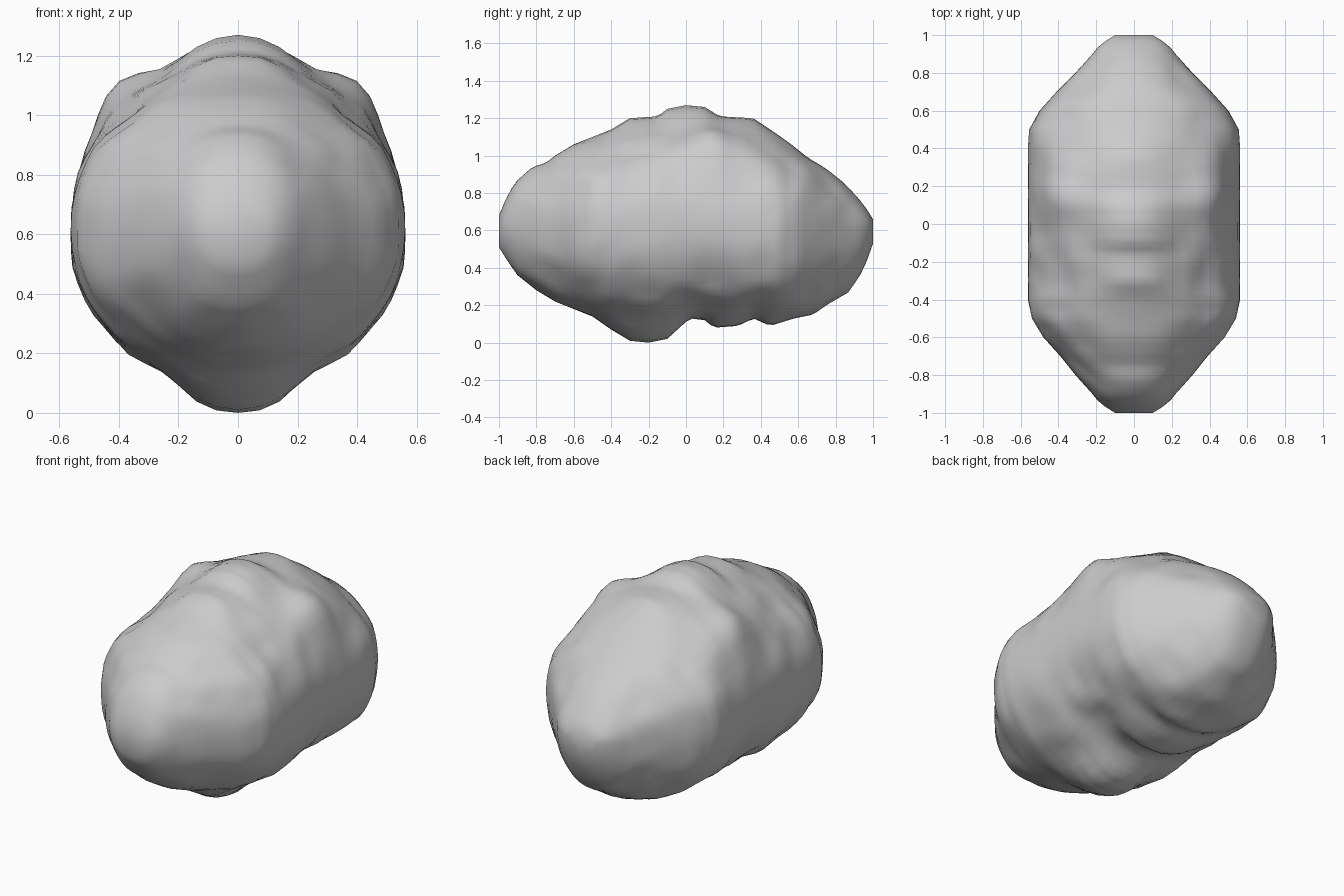
import bpy, bmesh, math
from mathutils import Vector, noise

if "Cube" in bpy.data.objects:
    bpy.data.objects.remove(bpy.data.objects["Cube"])

# Centre-line outlines along y: top height, bottom height
TOP = [(-1, .68), (-.95, .8), (-.9, .87), (-.82, .94), (-.75, .96), (-.7, 1.0), (-.6, 1.06),
       (-.5, 1.1), (-.4, 1.14), (-.3, 1.2), (-.15, 1.21), (-.1, 1.25), (0, 1.27), (.1, 1.26),
       (.18, 1.21), (.36, 1.2), (.45, 1.14), (.55, 1.07), (.65, .99), (.75, .93), (.85, .85),
       (.95, .74), (1, .66)]
BOTTOM = [(-1, .51), (-.95, .43), (-.9, .36), (-.8, .28), (-.7, .22), (-.6, .18), (-.5, .14),
          (-.4, .07), (-.3, .01), (-.2, 0), (-.1, .02), (.02, .13), (.1, .12), (.15, .08),
          (.28, .09), (.36, .13), (.45, .09), (.58, .13), (.68, .15), (.75, .2), (.87, .27),
          (.95, .39), (1, .53)]
# Smoother body away from the centre line
BODY_TOP = [(-1, .68), (-.95, .79), (-.9, .85), (-.8, .93), (-.6, 1.04), (-.4, 1.11),
            (-.2, 1.15), (.1, 1.19), (.3, 1.17), (.5, 1.08), (.65, .98), (.85, .84),
            (.95, .73), (1, .66)]
BODY_BOTTOM = [(-1, .51), (-.95, .43), (-.9, .37), (-.8, .29), (-.6, .19), (-.4, .13),
               (-.2, .1), (.1, .12), (.4, .12), (.6, .14), (.75, .2), (.87, .28), (.95, .39),
               (1, .53)]
WIDTH = [(-1, .1), (-.95, .18), (-.9, .22), (-.8, .31), (-.7, .39), (-.6, .48), (-.5, .54),
         (-.4, .562), (0, .562), (.4, .562), (.5, .555), (.6, .5), (.7, .41), (.8, .31),
         (.9, .22), (.95, .18), (1, .1)]
# Soft mounds and hollows (x mirrored): centre, radius, height
LUMPS = [((.36, .14, 1.02), .15, .05), ((.38, -.3, 1.0), .12, -.02),
         ((.5, .05, .35), .13, -.015), ((.3, .05, .2), .12, -.02)]


def sample(table, y):
    for (a, u), (b, v) in zip(table, table[1:]):
        if y <= b:
            return u + (v - u) * (y - a) / (b - a)
    return table[-1][1]


def section_point(y, angle):
    top, bot, w = sample(BODY_TOP, y), sample(BODY_BOTTOM, y), sample(WIDTH, y)
    mid = .615
    c, s = math.cos(angle), math.sin(angle)
    e = 2 / 2.15
    x = w * math.copysign(abs(c) ** e, c)
    z = mid + (top - mid if s > 0 else mid - bot) * math.copysign(abs(s) ** e, s)
    # narrow mounds along the centre line
    ridge = math.exp(-(abs(x) / .2) ** 3) * abs(s)
    z += ridge * (sample(TOP, y) - top if s > 0 else sample(BOTTOM, y) - bot)
    p = Vector((x, y, z))
    q = Vector((abs(x), y, z))
    shift = sum(h * math.exp(-((q - Vector(m)).length / r) ** 2) for m, r, h in LUMPS)
    # mottling fades at the outlines so they stay true
    shift += .022 * abs(math.sin(2 * angle)) * noise.noise(q * 7)
    return p + Vector((c, 0, s)) * shift * min(1, (1 - abs(y)) * 5)


# Lumpy body lofted along y
bm = bmesh.new()
N, SIDES = 60, 56
rings = []
for i in range(N + 1):
    y = -1 + 2 * i / N
    rings.append([bm.verts.new(section_point(y, 2 * math.pi * k / SIDES)) for k in range(SIDES)])
for a, b in zip(rings, rings[1:]):
    for k in range(SIDES):
        j = (k + 1) % SIDES
        bm.faces.new((a[k], a[j], b[j], b[k]))
# Blunt end caps
bm.faces.new(rings[0])
bm.faces.new(rings[-1])
bmesh.ops.recalc_face_normals(bm, faces=bm.faces)
mesh = bpy.data.meshes.new("lumpy_body")
bm.to_mesh(mesh)
bm.free()
body = bpy.data.objects.new("lumpy_body", mesh)
bpy.context.collection.objects.link(body)
bpy.context.view_layer.objects.active = body
body.select_set(True)
bpy.ops.object.shade_smooth_by_angle(angle=math.radians(60))
